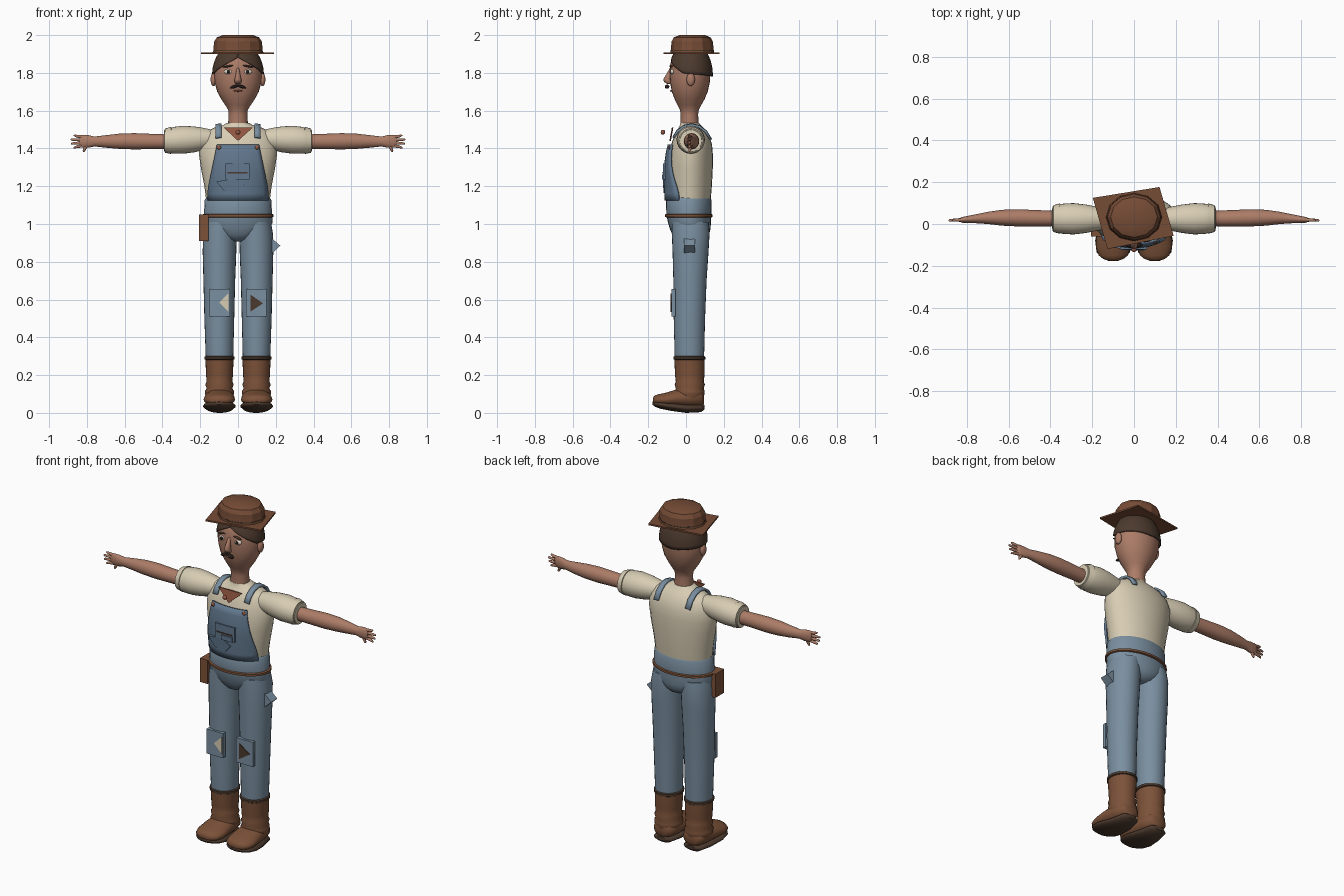
import bpy, bmesh, math
from mathutils import Vector, Matrix


def mat(name, r, g, b):
    m = bpy.data.materials.new(name)
    m.diffuse_color = [(c / 255 / 12.92 if c < 11 else ((c / 255 + 0.055) / 1.055) ** 2.4)
                       for c in (r, g, b)] + [1]
    return m


SKIN = mat("skin", 172, 124, 103)
SHIRT = mat("cream_cloth", 216, 205, 180)
DENIM = mat("denim", 122, 143, 160)
DARK_DENIM = mat("dark_denim", 98, 120, 142)
LEATHER = mat("leather", 124, 82, 57)
HAT = mat("hat_brown", 118, 76, 54)
DARK = mat("dark_brown", 76, 58, 46)
BLACK = mat("near_black", 35, 28, 25)
WHITE = mat("eye_white", 225, 215, 200)
RUST = mat("rust_red", 150, 88, 66)


def finish(name, bm, m, angle=45):
    bmesh.ops.recalc_face_normals(bm, faces=bm.faces)
    me = bpy.data.meshes.new(name)
    bm.to_mesh(me)
    bm.free()
    me.materials.append(m)
    ob = bpy.data.objects.new(name, me)
    bpy.context.collection.objects.link(ob)
    bpy.ops.object.select_all(action='DESELECT')
    ob.select_set(True)
    bpy.context.view_layer.objects.active = ob
    bpy.ops.object.shade_smooth_by_angle(angle=math.radians(angle))
    return ob


def loft(name, m, rings, axis='z', s=1, n=28, angle=45):
    """Elliptical rings along an axis: (position, centre a, centre b, radius a, radius b)."""
    bm = bmesh.new()
    loops = []
    for t, a, b, ra, rb in rings:
        loop = []
        for i in range(n):
            u = a + ra * math.cos(2 * math.pi * i / n)
            v = b + rb * math.sin(2 * math.pi * i / n)
            p = {'z': (u, v, t), 'x': (t, u, v), 'y': (u, t, v)}[axis]
            loop.append(bm.verts.new((p[0] * s, p[1], p[2])))
        loops.append(loop)
    for A, B in zip(loops, loops[1:]):
        for i in range(n):
            bm.faces.new((A[i], A[(i + 1) % n], B[(i + 1) % n], B[i]))
    bm.faces.new(loops[0])
    bm.faces.new(loops[-1])
    return finish(name, bm, m, angle)


def ball(name, m, loc, size, rot=0):
    bm = bmesh.new()
    bmesh.ops.create_uvsphere(bm, u_segments=16, v_segments=10, radius=1, matrix=Matrix.Translation(loc)
                              @ Matrix.Rotation(rot, 4, 'Y') @ Matrix.Diagonal((*size, 1)))
    return finish(name, bm, m, 60)


def box(name, m, lo, hi):
    lo, hi = Vector(lo), Vector(hi)
    bm = bmesh.new()
    bmesh.ops.create_cube(bm, size=1, matrix=Matrix.Translation((lo + hi) / 2)
                          @ Matrix.Diagonal((*(hi - lo), 1)))
    return finish(name, bm, m, 30)


def prism(name, m, pts, depth):
    """Flat polygon pushed along a depth vector."""
    bm = bmesh.new()
    f = bm.faces.new([bm.verts.new(p) for p in pts])
    ext = bmesh.ops.extrude_face_region(bm, geom=[f])
    bmesh.ops.translate(bm, vec=depth, verts=[v for v in ext['geom'] if isinstance(v, bmesh.types.BMVert)])
    return finish(name, bm, m, 30)


def sheet(name, m, rows, thick):
    bm = bmesh.new()
    V = [[bm.verts.new(p) for p in r] for r in rows]
    for A, B in zip(V, V[1:]):
        for i in range(len(A) - 1):
            bm.faces.new((A[i], A[i + 1], B[i + 1], B[i]))
    ob = finish(name, bm, m)
    mod = ob.modifiers.new("thickness", 'SOLIDIFY')
    mod.thickness = thick
    mod.offset = 0
    return ob


# Torso
TORSO = [(1.12, 0, .018, .168, .112), (1.2, 0, .02, .178, .117), (1.3, 0, .022, .197, .12),
         (1.37, 0, .026, .207, .116), (1.42, 0, .03, .206, .108), (1.46, 0, .03, .192, .095),
         (1.49, 0, .028, .165, .08), (1.51, 0, .026, .125, .065), (1.525, 0, .022, .075, .054),
         (1.535, 0, .02, .06, .05)]
loft("shirt_body", SHIRT, TORSO)

# Neck, head and ears
loft("head", SKIN, [(1.5, 0, .02, .055, .05), (1.58, 0, .018, .049, .046), (1.605, 0, .018, .052, .05),
                    (1.63, 0, .018, .068, .063), (1.66, 0, .019, .088, .079), (1.7, 0, .02, .11, .095),
                    (1.75, 0, .021, .124, .105), (1.8, 0, .022, .127, .108), (1.85, 0, .022, .12, .105),
                    (1.89, 0, .022, .1, .09), (1.92, 0, .022, .06, .055)], angle=70)
for s in (-1, 1):
    ball("ear", SKIN, (s * .13, .025, 1.765), (.015, .022, .035))
    ball("eye", WHITE, (s * .05, -.072, 1.806), (.024, .012, .014))
    ball("pupil", BLACK, (s * .05, -.083, 1.806), (.009, .005, .010))
    ball("eyebrow", DARK, (s * .052, -.079, 1.835), (.028, .008, .005), s * .15)
    ball("moustache", BLACK, (s * .02, -.1, 1.727), (.023, .012, .008), s * .35)
ball("mouth", RUST, (0, -.077, 1.705), (.024, .008, .005))
loft("nose", SKIN, [(1.74, 0, -.085, .012, .012), (1.752, 0, -.095, .019, .02), (1.765, 0, -.1, .018, .021),
                    (1.79, 0, -.09, .012, .016), (1.825, 0, -.08, .007, .006)], n=12, angle=70)

# Hair cap whose lower edge rises to a parting at the front
rows, N = [], 40
for j in range(9):
    row = []
    for i in range(N + 1):
        th = 2 * math.pi * i / N
        d = min(th, 2 * math.pi - th)
        edge = 1.882 - .085 * min(d / 1.25, 1) - .017 * max(0, d - 1.25) / 1.9
        z = edge + (1.93 - edge) * j / 8
        r = math.sqrt(1 - ((z - 1.79) / .17) ** 2)
        row.append((.134 * r * math.sin(th), .024 - .115 * r * math.cos(th), z))
    rows.append(row)
sheet("hair", DARK, rows, .006)

# Hat with square brim
prism("hat_brim", HAT, [(-.197, .125, 1.9), (.122, .177, 1.9), (.19, -.057, 1.9), (-.127, -.12, 1.9)],
      (0, 0, .009))
loft("hat_crown", HAT, [(1.9, 0, .033, .137, .117), (1.92, 0, .033, .13, .113), (1.965, 0, .033, .127, .11),
                        (1.988, 0, .033, .112, .097), (2.0, 0, .033, .08, .068)], n=12, angle=25)
loft("hat_band", DARK, [(1.916, 0, .033, .131, .114), (1.922, 0, .033, .131, .114)], n=12)

# Arms, sleeves and hands
for s in (-1, 1):
    loft("sleeve", SHIRT, [(.14, .025, 1.45, .05, .05), (.19, .025, 1.45, .06, .06), (.23, .025, 1.448, .068, .068),
                           (.29, .025, 1.446, .075, .074), (.34, .025, 1.443, .072, .071),
                           (.375, .026, 1.442, .064, .064), (.39, .026, 1.44, .058, .058),
                           (.392, .026, 1.44, .04, .04)], 'x', s)
    loft("cuff", SHIRT, [(.352, .026, 1.443, .06, .06), (.354, .026, 1.443, .073, .072),
                         (.386, .026, 1.441, .064, .064), (.388, .026, 1.441, .05, .05)], 'x', s)
    loft("arm", SKIN, [(.36, .026, 1.436, .036, .038), (.45, .027, 1.437, .039, .04), (.55, .029, 1.438, .041, .043),
                       (.63, .03, 1.438, .038, .04), (.7, .029, 1.437, .029, .033), (.76, .025, 1.437, .021, .026),
                       (.79, .022, 1.437, .018, .033), (.82, .02, 1.438, .014, .034),
                       (.838, .019, 1.44, .008, .026)], 'x', s, angle=70)
    for k in range(4):
        z = 1.46 - .015 * k
        tip = (.87, .888, .885, .872)[k]
        loft("finger", SKIN, [(.81, .02, z, .009, .009), (.85, .019, z + .004 - .003 * k, .008, .008),
                              (tip - .006, .017, z + .008 - .006 * k, .006, .006),
                              (tip, .016, z + .009 - .007 * k, .002, .002)], 'x', s, n=10)
    loft("thumb", SKIN, [(1.382, .817, .02, .003, .003), (1.388, .815, .02, .007, .007),
                         (1.405, .808, .02, .010, .009), (1.425, .79, .022, .014, .01)], 'z', s, n=10)

# Trousers: hips, waist and legs
loft("trouser_hips", DENIM, [(.908, 0, .025, .03, .05), (.92, 0, .025, .085, .08), (.945, 0, .025, .135, .098),
                             (.975, 0, .022, .17, .108), (1.01, 0, .018, .184, .114), (1.05, 0, .015, .18, .119),
                             (1.125, 0, .015, .177, .121), (1.14, 0, .015, .168, .114)])
loft("belt", LEATHER, [(1.034, 0, .015, .18, .118), (1.038, 0, .015, .189, .126), (1.05, 0, .015, .189, .126),
                       (1.054, 0, .015, .18, .118)])
for s in (-1, 1):
    loft("trouser_leg", DENIM, [(.265, .098, .018, .072, .076), (.3, .098, .018, .073, .078),
                                (.5, .099, .018, .079, .083), (.7, .099, .021, .084, .088),
                                (.85, .098, .024, .089, .095), (.95, .096, .025, .089, .1),
                                (1.01, .09, .022, .085, .098)], 'z', s)
    # Boots
    loft("boot_shaft", LEATHER, [(.07, .098, .02, .066, .07), (.1, .098, .02, .076, .078),
                                 (.115, .098, .02, .077, .079), (.13, .098, .02, .068, .074),
                                 (.15, .098, .02, .075, .08), (.165, .098, .02, .068, .074),
                                 (.2, .098, .02, .071, .078), (.29, .098, .018, .075, .08)], 'z', s, angle=70)
    loft("boot_cuff", DARK, [(.28, .098, .018, .073, .078), (.284, .098, .018, .08, .084),
                             (.297, .098, .018, .08, .084), (.301, .098, .018, .073, .078)], 'z', s)
    loft("boot_foot", LEATHER, [(.094, .096, .075, .03, .03), (.08, .096, .078, .058, .048),
                                (.02, .096, .08, .072, .055), (-.05, .098, .077, .08, .047),
                                (-.11, .099, .07, .083, .036), (-.15, .099, .068, .07, .03),
                                (-.168, .099, .067, .047, .023), (-.176, .099, .066, .02, .012)], 'y', s, angle=70)
    loft("boot_sole", DARK, [(.097, .097, .03, .03, .012), (.08, .097, .026, .056, .022), (0, .097, .025, .073, .025),
                             (-.08, .099, .035, .087, .024), (-.135, .099, .043, .08, .021),
                             (-.163, .099, .048, .055, .016), (-.177, .099, .051, .022, .008)], 'y', s)


# Bib following the chest
def chest(x, z):
    for A, B in zip(TORSO, TORSO[1:]):
        if A[0] <= z <= B[0]:
            f = (z - A[0]) / (B[0] - A[0])
            cy, rx, ry = (A[k] + (B[k] - A[k]) * f for k in (2, 3, 4))
            return cy - ry * math.sqrt(1 - min(abs(x) / rx, .93) ** 2)


rows = []
for j in range(9):
    z = 1.125 + .295 * j / 8
    w = .158 - .048 * max(0, (z - 1.18) / .24)
    rows.append([(w * i / 6, chest(w * i / 6, z) - .013, z) for i in range(-6, 7)])
sheet("bib", DARK_DENIM, rows, .012)
box("bib_pocket", DARK_DENIM, (-.066, -.121, 1.235), (.062, -.1, 1.32))
box("pocket_opening", DARK, (-.055, -.124, 1.268), (.05, -.119, 1.275))
box("pocket_flap", DARK_DENIM, (-.02, -.128, 1.235), (.05, -.11, 1.262))
prism("bib_fold", DARK_DENIM, [(-.115, -.112, 1.225), (-.02, -.122, 1.24), (.035, -.122, 1.205),
                               (0, -.118, 1.165), (-.07, -.112, 1.17)], (0, .02, 0))
for s in (-1, 1):
    ball("bib_button", RUST, (s * .1, chest(.1, 1.405) - .02, 1.405), (.011, .006, .011))
    path = [(-.066, 1.455), (-.046, 1.489), (-.01, 1.515), (.03, 1.523), (.07, 1.514), (.105, 1.488), (.132, 1.445)]
    sheet("shoulder_strap", DENIM, [[(s * .088, y, z + .004), (s * .118, y, z)] for y, z in path], .012)

# Neckerchief
prism("neckerchief", RUST, [(-.075, -.075, 1.51), (.078, -.075, 1.51), (0, -.088, 1.44)], (0, .008, 0))
ball("neckerchief_knot", RUST, (0, -.122, 1.486), (.013, .012, .013))

# Hip pouch, hip flap and knee patches
box("belt_pouch", LEATHER, (-.206, -.06, .91), (-.156, .02, 1.05))
prism("hip_flap", DENIM, [(.175, -.01, .84), (.224, -.01, .885), (.175, -.01, .928)], (0, .057, 0))
for s in (-1, 1):
    box("knee_patch", DENIM, (s * .097 - .054, -.078, .51), (s * .097 + .054, -.055, .655))
prism("left_knee_tear", SHIRT, [(-.1, -.082, .585), (-.05, -.082, .633), (-.05, -.082, .535)], (0, .006, 0))
prism("right_knee_tear", DARK, [(.065, -.082, .627), (.132, -.082, .58), (.065, -.082, .535)], (0, .006, 0))
